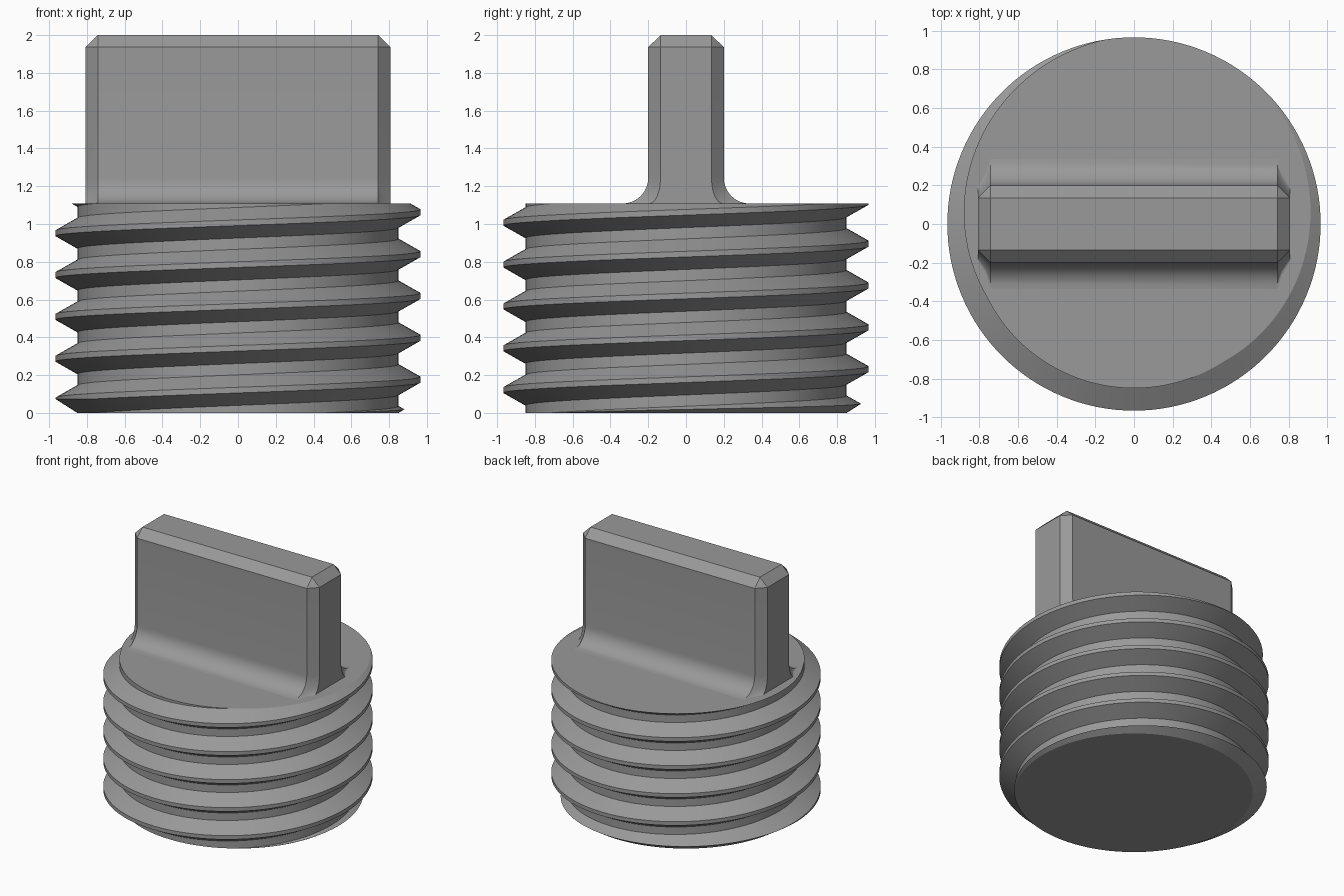
import bpy, bmesh, math

if "Cube" in bpy.data.objects:
    bpy.data.objects.remove(bpy.data.objects["Cube"])

STEPS = 128            # columns around the thread
PITCH = 0.2215
ROOT, CREST = 0.85, 0.966
TOP = 1.108            # height of the threaded body

grey = bpy.data.materials.new("mid_grey")
grey.diffuse_color = (0.32, 0.32, 0.32, 1)
grey.use_nodes = True
grey.node_tree.nodes["Principled BSDF"].inputs["Base Color"].default_value = grey.diffuse_color


def finish(name, bm):
    bmesh.ops.recalc_face_normals(bm, faces=bm.faces)
    mesh = bpy.data.meshes.new(name)
    bm.to_mesh(mesh)
    bm.free()
    mesh.materials.append(grey)
    obj = bpy.data.objects.new(name, mesh)
    bpy.context.collection.objects.link(obj)
    return obj


def activate(obj):
    bpy.ops.object.select_all(action='DESELECT')
    obj.select_set(True)
    bpy.context.view_layer.objects.active = obj


def skin(bm, rings):
    """Join equal rings of vertices into a closed solid with end caps."""
    n = len(rings[0])
    for a, b in zip(rings, rings[1:]):
        for i in range(n):
            j = (i + 1) % n
            bm.faces.new((a[i], a[j], b[j], b[i]))
    bm.faces.new(rings[0])
    bm.faces.new(rings[-1])


# Threaded body: a helical sheet whose last column joins the first one pitch higher
profile = [(-0.081, ROOT), (-0.015, CREST), (0.015, CREST), (0.081, ROOT)]
levels = [(1.062 + k * PITCH + dz, r) for k in range(-7, 3) for dz, r in profile]
bm = bmesh.new()
cols = []
for i in range(STEPS):
    t = i / STEPS
    c, s = math.cos(math.tau * t), math.sin(math.tau * t)
    cols.append([bm.verts.new((r * c, r * s, z + PITCH * t)) for z, r in levels])
n = len(levels)
for i in range(STEPS):
    a, b = cols[i], cols[(i + 1) % STEPS]
    shift = 4 if i == STEPS - 1 else 0
    for k in range(n - 1 - shift):
        bm.faces.new((a[k], b[k + shift], b[k + 1 + shift], a[k + 1]))
# close both open ends with a fan to the axis
for edge_z in (-1, 1):
    rim = [e for e in bm.edges if e.is_boundary
           and (e.verts[0].co.z - 0.5) * edge_z > 0]
    hub = bm.verts.new((0, 0, 0.55 + edge_z * 1.3))
    for e in rim:
        bm.faces.new((e.verts[0], e.verts[1], hub))
body = finish("threaded_body", bm)

# Trimming blank: flat ends with a chamfer at the bottom
bm = bmesh.new()
blank = [(0.851, 0), (1.04, 0.12), (1.04, TOP)]
skin(bm, [[bm.verts.new((r * math.cos(math.tau * (i + 0.5) / STEPS),
                         r * math.sin(math.tau * (i + 0.5) / STEPS), z))
           for i in range(STEPS)] for r, z in blank])
cutter = finish("trimming_blank", bm)
cutter.hide_render = True

activate(body)
mod = body.modifiers.new("trim_ends", 'BOOLEAN')
mod.operation = 'INTERSECT'
mod.solver = 'EXACT'
mod.object = cutter
bpy.ops.object.modifier_apply(modifier=mod.name)
bpy.data.objects.remove(cutter)
bpy.ops.object.shade_smooth_by_angle(angle=math.radians(25))

# Grip: bevelled bar with filleted long sides at its foot
FILLET = 0.137


def section(flare):
    return [(0.742, 0.2 + FILLET * flare), (0.765, 0.177 + 0.085 * flare),
            (0.807, 0.135 + 0.06 * flare)]


sections = [(TOP - 0.03, section(1))]
for k in range(9):
    a = math.pi / 2 * k / 8
    sections.append((TOP + FILLET * (1 - math.cos(a)), section(1 - math.sin(a))))
sections.append((1.936, section(0)))
sections.append((2.0, [(0.742, 0.135)] * 3))

bm = bmesh.new()
rings = []
for z, q in sections:
    loop = (q + [(x, -y) for x, y in reversed(q)]
            + [(-x, -y) for x, y in q] + [(-x, y) for x, y in reversed(q)])
    rings.append([bm.verts.new((x, y, z)) for x, y in loop])
skin(bm, rings)
bmesh.ops.remove_doubles(bm, verts=bm.verts, dist=1e-5)
grip = finish("grip", bm)
activate(grip)
bpy.ops.object.shade_smooth_by_angle(angle=math.radians(25))
